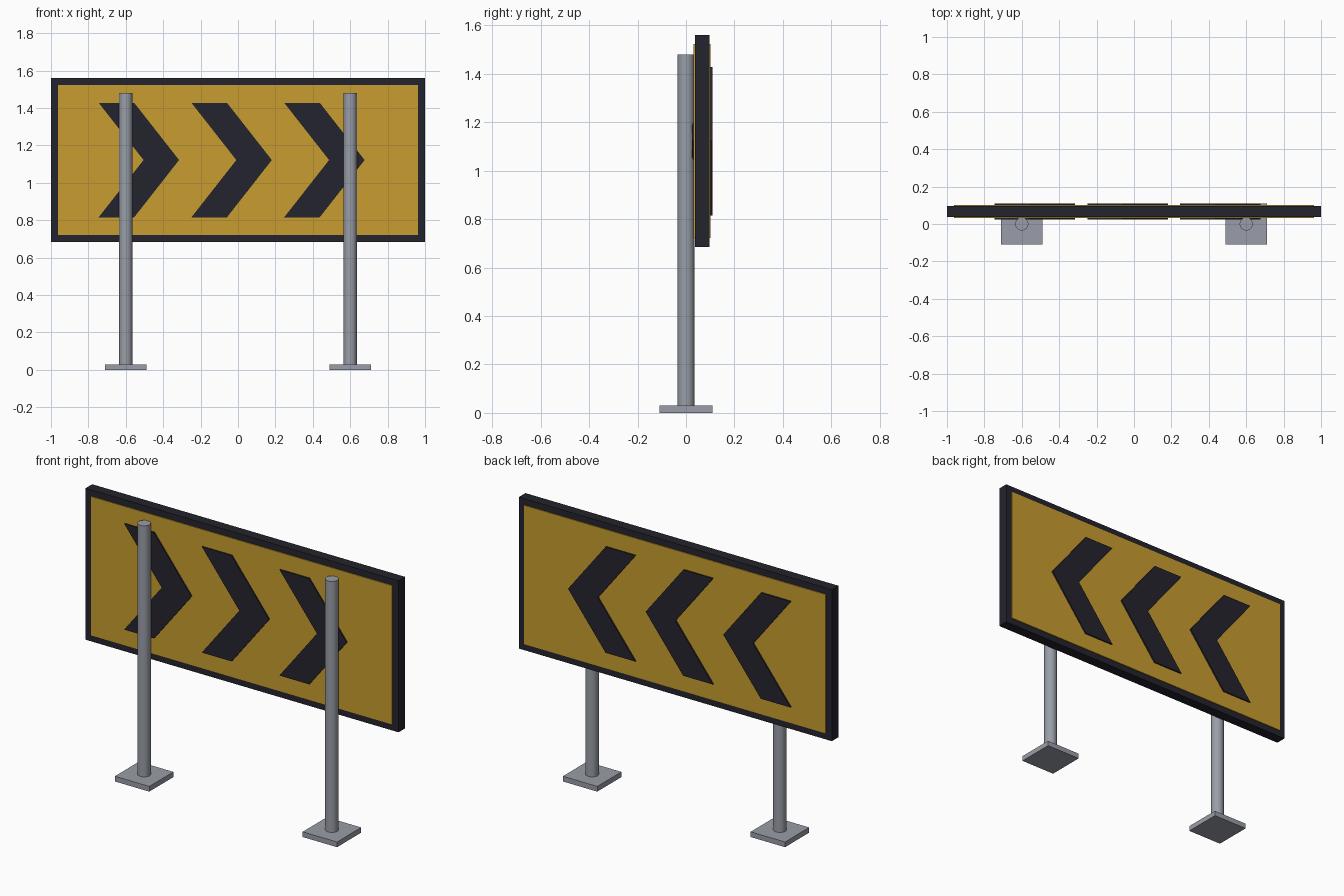
import bpy
import bmesh
import math
from mathutils import Matrix, Vector

cube = bpy.data.objects.get("Cube")
if cube:
    bpy.data.objects.remove(cube, do_unlink=True)


def material(name, color, rough=0.6):
    m = bpy.data.materials.new(name)
    m.use_nodes = True
    m.diffuse_color = (*color, 1)
    bsdf = m.node_tree.nodes["Principled BSDF"]
    bsdf.inputs["Base Color"].default_value = (*color, 1)
    bsdf.inputs["Roughness"].default_value = rough
    return m


yellow = material("sign yellow", (0.58, 0.34, 0.029))
dark = material("dark navy", (0.017, 0.017, 0.026))
grey = material("metal grey", (0.32, 0.34, 0.385))


def finish(bm, name, mat):
    bmesh.ops.recalc_face_normals(bm, faces=bm.faces)
    mesh = bpy.data.meshes.new(name)
    bm.to_mesh(mesh)
    bm.free()
    mesh.materials.append(mat)
    obj = bpy.data.objects.new(name, mesh)
    bpy.context.collection.objects.link(obj)
    return obj


def box(name, low, high, mat):
    low, high = Vector(low), Vector(high)
    bm = bmesh.new()
    move = Matrix.Translation((low + high) / 2)
    bmesh.ops.create_cube(bm, size=1, matrix=move @ Matrix.Diagonal((*(high - low), 1)))
    return finish(bm, name, mat)


def plate(name, outline, y0, y1, mat):
    """Extrude an x-z outline from y0 to y1."""
    bm = bmesh.new()
    face = bm.faces.new([bm.verts.new((x, y0, z)) for x, z in outline])
    out = bmesh.ops.extrude_face_region(bm, geom=[face])
    verts = [v for v in out["geom"] if isinstance(v, bmesh.types.BMVert)]
    bmesh.ops.translate(bm, verts=verts, vec=(0, y1 - y0, 0))
    return finish(bm, name, mat)


# Board: dark surround with a yellow panel standing slightly proud on both sides
box("board_frame", (-1, 0.037, 0.685), (1, 0.097, 1.56), dark)
box("board_panel", (-0.963, 0.032, 0.722), (0.963, 0.102, 1.524), yellow)

# Chevrons on both faces, all pointing to +x
mid, half, band, reach = 1.122, 0.306, 0.19, 0.24
for i, place in enumerate(("right", "middle", "left")):
    x = -0.745 + i * 0.496
    outline = [(x, mid + half), (x + band, mid + half), (x + band + reach, mid),
               (x + band, mid - half), (x, mid - half), (x + reach, mid)]
    plate(f"front_chevron_{place}", outline, 0.025, 0.033, dark)
    plate(f"back_chevron_{place}", outline, 0.101, 0.11, dark)

# Posts with square foot plates
for side, x in (("right", -0.6), ("left", 0.6)):
    box(f"foot_plate_{side}", (x - 0.11, -0.11, 0), (x + 0.11, 0.11, 0.03), grey)
    bm = bmesh.new()
    bottom, top = 0.01, 1.48
    bmesh.ops.create_cone(bm, cap_ends=True, segments=32, radius1=0.035, radius2=0.035,
                          depth=top - bottom,
                          matrix=Matrix.Translation((x, 0, (top + bottom) / 2)))
    post = finish(bm, f"post_{side}", grey)
    bpy.ops.object.select_all(action="DESELECT")
    post.select_set(True)
    bpy.context.view_layer.objects.active = post
    bpy.ops.object.shade_smooth_by_angle(angle=math.radians(40))
